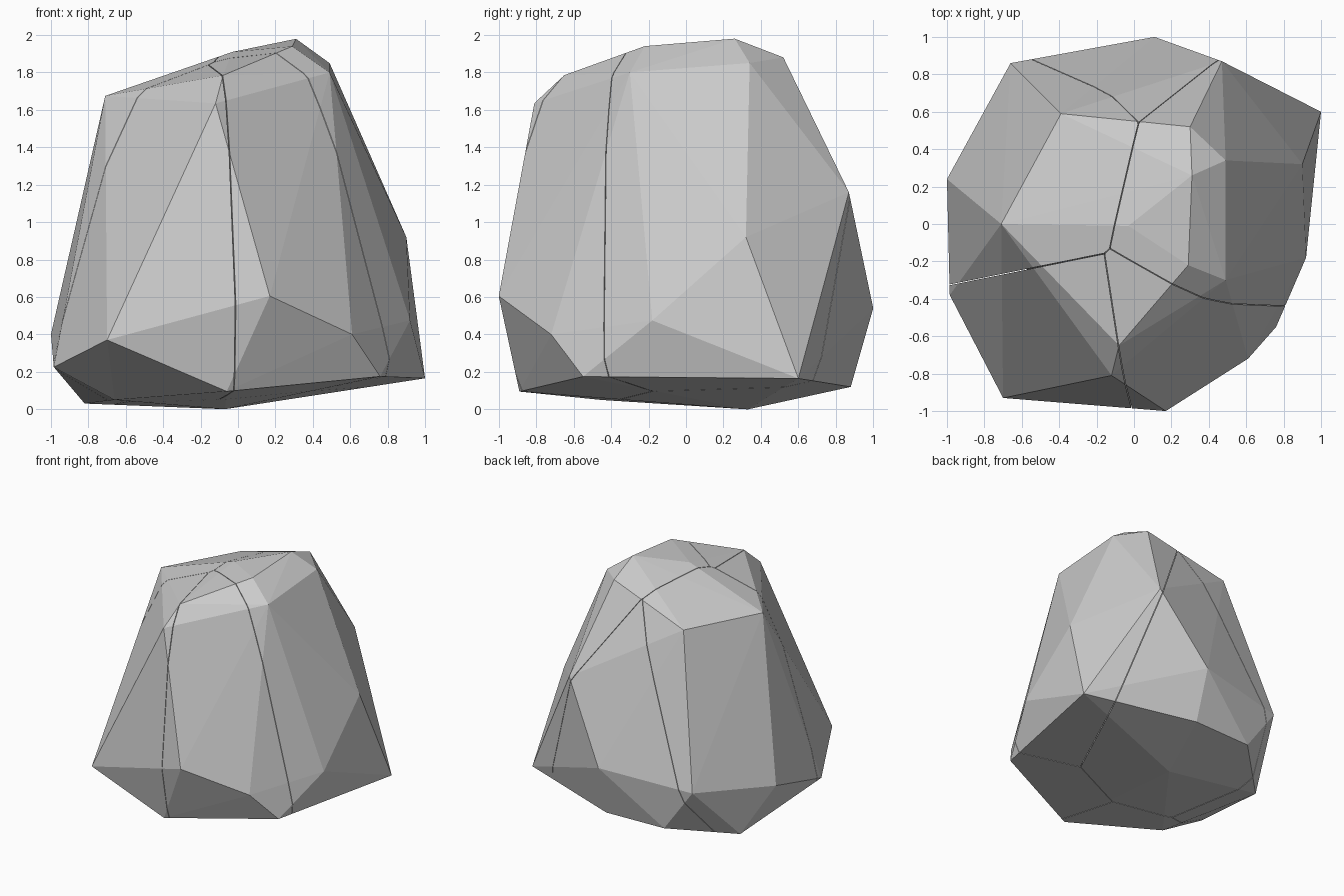
import bpy, bmesh
from mathutils import Vector

if "Cube" in bpy.data.objects:
    bpy.data.objects.remove(bpy.data.objects["Cube"])

# Corner points of the faceted boulder
CORNERS = [
    # crown
    (-.12, -.81, 1.635), (-.08, -.65, 1.785), (-.71, 0, 1.675), (-.39, .59, 1.67),
    (-.03, -.01, 1.91), (.29, -.22, 1.94), (.31, .26, 1.98), (.30, .52, 1.88),
    (.49, .34, 1.85), (.49, -.30, 1.80),
    # flanks
    (.17, -1, .605), (-.70, -.93, .37), (.90, .32, .92), (.92, -.18, .475),
    (.61, -.72, .40), (.47, .87, 1.16), (.11, 1, .54), (-.66, .86, .48), (-1, .24, .40),
    # base
    (1, .60, .165), (.76, -.55, .175), (-.985, -.38, .225), (.12, .88, .12),
    (-.40, .86, .12), (-.82, .455, .03), (-.66, -.45, .05), (-.06, -.89, .095),
    (-.07, .33, 0),
]

# Centres of the fractured pieces
PIECES = {
    "rock_piece_right": (.56, 0, 1.0),
    "rock_piece_front_right": (.23, -.60, .92),
    "rock_piece_left": (-.56, .25, .91),
    "rock_piece_front_left": (-.37, -.69, .91),
    "rock_piece_back": (-.11, .31, .73),
}
HALF_GAP = 0.002


def hull(points):
    bm = bmesh.new()
    for p in points:
        bm.verts.new(p)
    res = bmesh.ops.convex_hull(bm, input=bm.verts)
    loose = [v for v in bm.verts if not v.link_faces]
    bmesh.ops.delete(bm, geom=loose, context='VERTS')
    return bm


# Cut one convex piece per centre, leaving hairline cracks between them
for name, centre in PIECES.items():
    c = Vector(centre)
    bm = hull(CORNERS)
    for other in PIECES.values():
        o = Vector(other)
        if o == c:
            continue
        n = (o - c).normalized()
        bmesh.ops.bisect_plane(bm, geom=bm.verts[:] + bm.edges[:] + bm.faces[:],
                               plane_co=(c + o) / 2 - n * HALF_GAP, plane_no=n,
                               clear_outer=True)
        pts = [v.co.copy() for v in bm.verts]
        bm.free()
        bm = hull(pts)
    bmesh.ops.dissolve_limit(bm, angle_limit=0.01, verts=bm.verts[:], edges=bm.edges[:])
    bmesh.ops.recalc_face_normals(bm, faces=bm.faces[:])
    mesh = bpy.data.meshes.new(name)
    bm.to_mesh(mesh)
    bm.free()
    bpy.context.collection.objects.link(bpy.data.objects.new(name, mesh))
